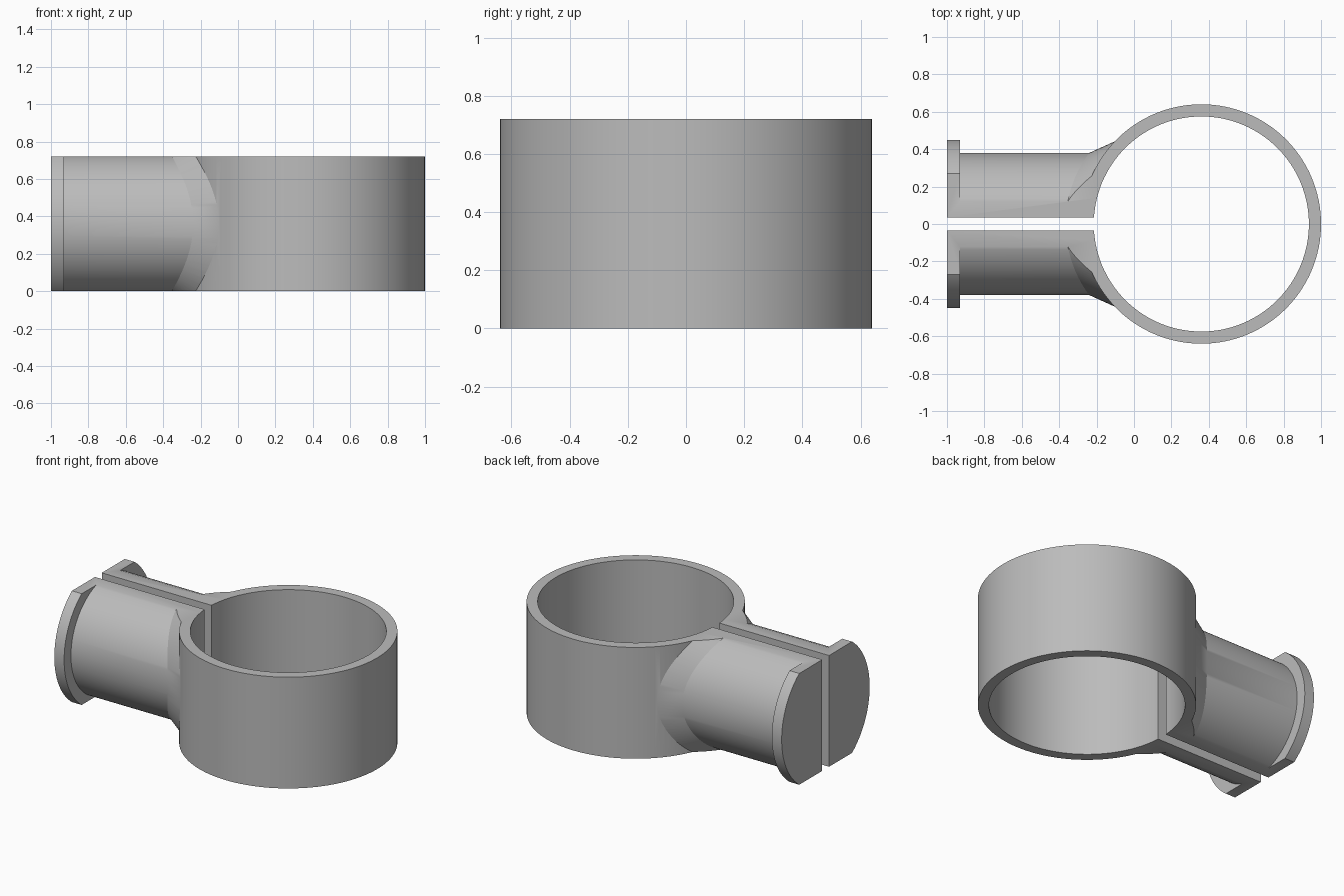
import bpy, bmesh, math
from mathutils import Matrix

HEIGHT, MID = 0.72, 0.36
RING_X, RING_R, BORE_R = 0.36, 0.64, 0.575
BOSS_R, FLARE_R, FLANGE_R = 0.38, 0.445, 0.45
SEGMENTS = 128

cube = bpy.data.objects.get("Cube")
if cube:
    bpy.data.objects.remove(cube, do_unlink=True)

grey = bpy.data.materials.new("plain grey")
grey.use_nodes = True
colour = (0.5, 0.5, 0.5, 1)
grey.diffuse_color = colour
grey.node_tree.nodes["Principled BSDF"].inputs["Base Color"].default_value = colour


def make_object(name, bm):
    bmesh.ops.recalc_face_normals(bm, faces=bm.faces)
    mesh = bpy.data.meshes.new(name)
    bm.to_mesh(mesh)
    bm.free()
    mesh.materials.append(grey)
    obj = bpy.data.objects.new(name, mesh)
    bpy.context.collection.objects.link(obj)
    return obj


def upright_cylinder(name, radius, height):
    bm = bmesh.new()
    bmesh.ops.create_cone(bm, cap_ends=True, segments=SEGMENTS, radius1=radius,
                          radius2=radius, depth=height,
                          matrix=Matrix.Translation((RING_X, 0, MID)))
    return make_object(name, bm)


def box(name, centre, size):
    bm = bmesh.new()
    bmesh.ops.create_cube(bm, size=1, matrix=Matrix.Translation(centre)
                          @ Matrix.Diagonal((*size, 1)))
    return make_object(name, bm)


def loft_along_x(name, sections):
    """Each section is a radius and a rule giving x for a sideways offset y."""
    bm = bmesh.new()
    loops = []
    for radius, x_rule in sections:
        loop = []
        for i in range(SEGMENTS):
            a = math.tau * (i + 0.5) / SEGMENTS
            y = radius * math.cos(a)
            loop.append(bm.verts.new((x_rule(y), y, MID + radius * math.sin(a))))
        loops.append(loop)
    for a, b in zip(loops, loops[1:]):
        for i in range(SEGMENTS):
            j = (i + 1) % SEGMENTS
            bm.faces.new((a[i], a[j], b[j], b[i]))
    bm.faces.new(loops[0])
    bm.faces.new(loops[-1])
    return make_object(name, bm)


def combine(target, other, operation):
    mod = target.modifiers.new(operation.lower(), 'BOOLEAN')
    mod.operation = operation
    mod.solver = 'EXACT'
    mod.object = other
    bpy.context.view_layer.objects.active = target
    bpy.ops.object.modifier_apply(modifier=mod.name)
    bpy.data.objects.remove(other, do_unlink=True)


def ring_surface(y):
    return RING_X - math.sqrt(RING_R ** 2 - y ** 2)


# Round band
clamp = upright_cylinder("clamp_body", RING_R, 1.2)

# Round boss with a flared root that follows the band
boss = loft_along_x("boss", [
    (BOSS_R, lambda y: -0.98),
    (BOSS_R, lambda y: ring_surface(y) - 0.085),
    (FLARE_R, lambda y: ring_surface(y) + 0.004),
    (FLARE_R, lambda y: 0.2),
])
combine(clamp, boss, 'UNION')

# End flange
flange = loft_along_x("flange", [(FLANGE_R, lambda y: -1), (FLANGE_R, lambda y: -0.93)])
combine(clamp, flange, 'UNION')

# Flat top and bottom, bore, and the slot that splits the boss
combine(clamp, box("height_limit", (0, 0, MID), (4, 4, HEIGHT)), 'INTERSECT')
combine(clamp, upright_cylinder("bore", BORE_R, 2), 'DIFFERENCE')
combine(clamp, box("slot", (-0.6, 0, MID), (1.2, 0.07, 2)), 'DIFFERENCE')

# Smooth curves, crisp edges
bpy.ops.object.select_all(action='DESELECT')
clamp.select_set(True)
bpy.context.view_layer.objects.active = clamp
bpy.ops.object.shade_smooth_by_angle(angle=math.radians(25))
